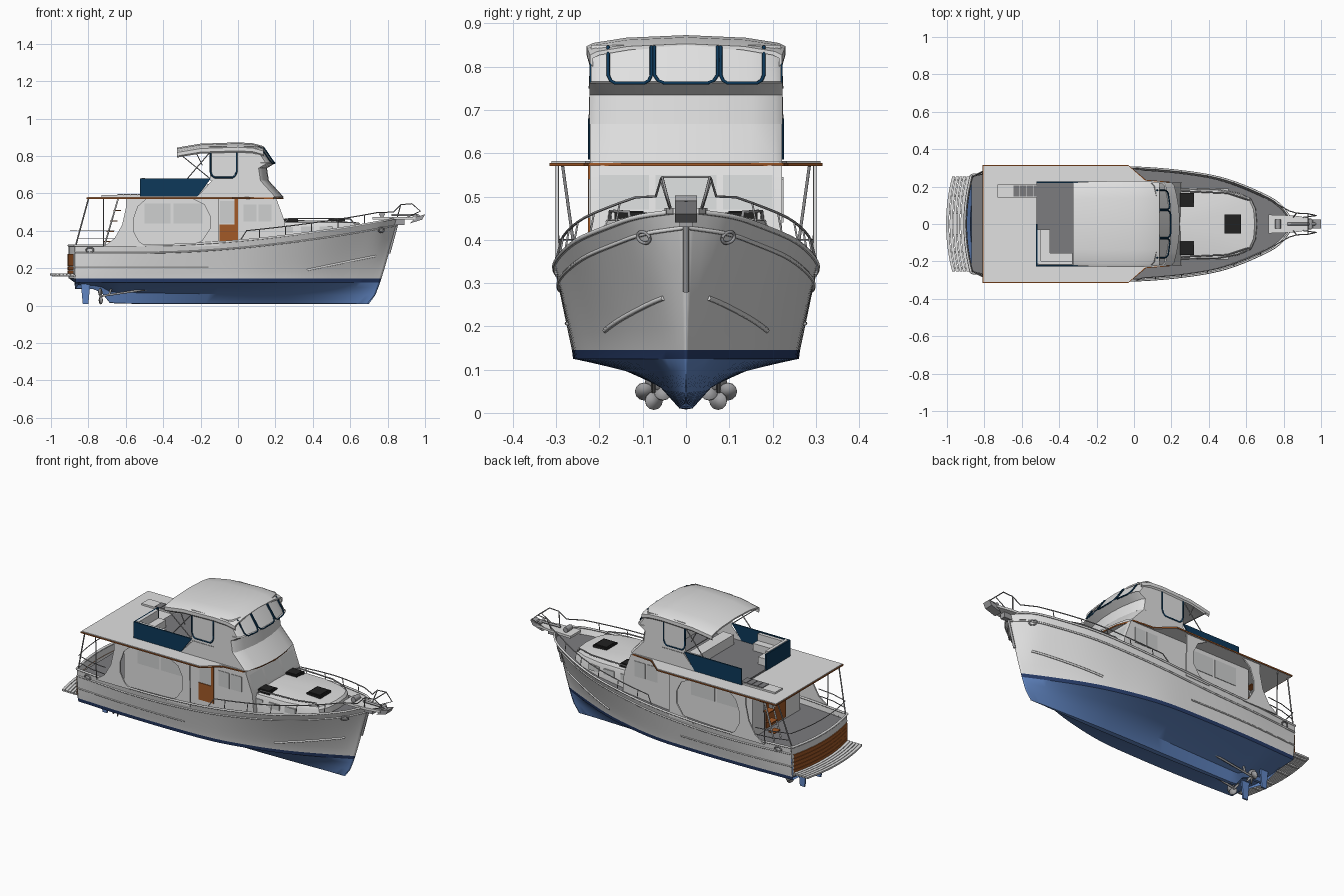
import bpy, bmesh, math
from mathutils import Vector

if "Cube" in bpy.data.objects:
    bpy.data.objects.remove(bpy.data.objects["Cube"])


def mat(name, *rgb):
    m = bpy.data.materials.new(name)
    m.diffuse_color = (*rgb, 1)
    m.use_nodes = True
    m.node_tree.nodes["Principled BSDF"].inputs["Base Color"].default_value = m.diffuse_color
    return m


WHITE, DECK = mat("white_gelcoat", .75, .75, .75), mat("deck_grey", .2, .2, .21)
TEAK, CANVAS = mat("teak", .36, .1, .02), mat("navy_canvas", .004, .04, .1)
BOTTOM, BOOT = mat("bottom_blue", .12, .24, .55), mat("boot_navy", .02, .045, .14)
METAL, BLACK = mat("metal", .35, .35, .36), mat("black", .015, .015, .015)
GLASS = mat("pale_glass", .62, .63, .63)


def obj(name, verts, faces, m, sym=False):
    me = bpy.data.meshes.new(name)
    me.from_pydata([tuple(v) for v in verts], [], faces)
    bm = bmesh.new()
    bm.from_mesh(me)
    bmesh.ops.recalc_face_normals(bm, faces=bm.faces)
    bm.to_mesh(me)
    bm.free()
    me.materials.append(m)
    o = bpy.data.objects.new(name, me)
    bpy.context.collection.objects.link(o)
    if sym:
        o.modifiers.new("mirror", 'MIRROR').use_axis = (False, True, False)
    return o


def prism(name, pts, axis, a, b, m, sym=False):
    place = {'x': lambda p, d: (d, p[0], p[1]), 'y': lambda p, d: (p[0], d, p[1]),
             'z': lambda p, d: (p[0], p[1], d)}[axis]
    n = len(pts)
    faces = [list(range(n)), list(range(n, 2 * n))]
    faces += [(i, (i + 1) % n, n + (i + 1) % n, n + i) for i in range(n)]
    return obj(name, [place(p, d) for d in (a, b) for p in pts], faces, m, sym)


def box(name, x0, x1, y0, y1, z0, z1, m, sym=False):
    return prism(name, [(x0, y0), (x1, y0), (x1, y1), (x0, y1)], 'z', z0, z1, m, sym)


def loft(name, rows, m, closed=False, caps=(), sym=False):
    n = len(rows[0])
    faces = [(r * n + i, r * n + (i + 1) % n, (r + 1) * n + (i + 1) % n, (r + 1) * n + i)
             for r in range(len(rows) - 1) for i in range(n if closed else n - 1)]
    faces += [[r % len(rows) * n + i for i in range(n)] for r in caps]
    return obj(name, [p for r in rows for p in r], faces, m, sym)


def tube(name, pts, r, m, sym=False):
    for s in ((1, -1) if sym else (1,)):
        cu = bpy.data.curves.new(name, 'CURVE')
        cu.dimensions, cu.bevel_depth, cu.bevel_resolution = '3D', r, 1
        cu.use_fill_caps = True
        sp = cu.splines.new('POLY')
        sp.points.add(len(pts) - 1)
        for q, p in zip(sp.points, pts):
            q.co = (p[0], p[1] * s, p[2], 1)
        cu.materials.append(m)
        bpy.context.collection.objects.link(bpy.data.objects.new(name, cu))


def interp(tab, t):
    """Smooth curve through (t, value) pairs."""
    i = next((k for k in range(len(tab) - 1) if t <= tab[k + 1][0]), len(tab) - 2)
    def slope(k):
        a, b = tab[max(k - 1, 0)], tab[min(k + 1, len(tab) - 1)]
        return (b[1] - a[1]) / (b[0] - a[0])
    (t0, v0), (t1, v1) = tab[i], tab[i + 1]
    h = t1 - t0
    u = min(max((t - t0) / h, 0), 1)
    return (v0 * (1 + 2 * u) * (1 - u) ** 2 + slope(i) * h * u * (1 - u) ** 2
            + v1 * u * u * (3 - 2 * u) + slope(i + 1) * h * u * u * (u - 1))


# hull lines: sheer height, beam at sheer, beam at waterline, keel depth, stem rake
SHEER = [(0, .322), (.3, .325), (.5, .345), (.68, .378), (.85, .42), (1, .468)]
BEAM = [(0, .262), (.2, .295), (.4, .303), (.55, .299), (.7, .273), (.8, .236), (.9, .165), (.96, .1), (1, 0)]
WATER = [(0, .25), (.2, .262), (.4, .262), (.55, .25), (.7, .2), (.8, .148), (.9, .078), (.96, .032), (1, 0)]
KEEL = [(0, .09), (.08, .08), (.11, .02), (.15, .011), (.6, .008), (1, .008)]
STEM = [(.01, .7), (.03, .722), (.14, .765), (.3, .812), (.47, .858)]


def hull_pt(t, z):
    s = interp(SHEER, t)
    f = min(max((z - .145) / (s - .145), 0), 1)
    w = interp(WATER, t)
    w += (interp(BEAM, t) - w) * f ** (.85 + .45 * t)
    return Vector((-.87 + t * (interp(STEM, z) + .87), w, z))


def section(t):
    k, s, w = interp(KEEL, t), interp(SHEER, t), interp(WATER, t)
    q = min(t / .7, 1)   # a narrow keel aft blends into a deep V forward
    low = [(0, 0), (.03 + .04 * q, .02), (.06 + .22 * q, .55 - .13 * q), (.4 + .2 * q, .76), (.99, 1)]
    pts = []
    for a, b in low:
        z = k + b * (.125 - k)
        pts.append(Vector((-.87 + t * (interp(STEM, z) + .87), a * w, z)))
    return pts + [hull_pt(t, .145 + (s - .145) * f / 6) for f in range(7)]


T = [1 - (1 - i / 44) ** 1.3 for i in range(45)]
hull = loft("hull", [section(t) for t in T], WHITE, sym=True)
hull.data.materials.append(BOTTOM)
hull.data.materials.append(BOOT)
for f in hull.data.polygons:
    f.material_index = 1 if f.center.z < .124 else 2 if f.center.z < .1449 else 0
rows = []
for t in T:
    p = hull_pt(t, interp(SHEER, t) - .035)
    rows.append([p, Vector((p.x, -p.y, p.z))])
loft("side_deck", rows, DECK)
tube("cap_rail", [hull_pt(t, interp(SHEER, t)) for t in T], .006, WHITE, True)
tube("rub_rail", [hull_pt(t, interp(SHEER, t) - .04) for t in T], .005, WHITE, True)
tube("lower_rub_rail", [hull_pt(.43 * i / 12, .207) for i in range(13)], .004, WHITE, True)
tube("spray_rail", [hull_pt(.75 + .21 * i / 10, .19 + .075 * i / 10) for i in range(11)], .006, WHITE, True)
for t, z in ((.955, .405), (.045, .297)):
    p = hull_pt(t, z) + Vector((.002, .004, 0))
    d = (hull_pt(t + .01, z) - hull_pt(t, z)).normalized()
    ring = [p + d * .02 * math.cos(a * math.pi / 8) + Vector((0, .004, .013)) * math.sin(a * math.pi / 8) for a in range(17)]
    tube("hawse_ring", ring, .004, METAL, True)


# transom, with teak planking
def aft(y, off=0):
    return -.87 - off - .035 * (1 - (y / .262) ** 2)


def bow_row(h, z, off=0):
    return [(aft(h * i / 8, off), h * i / 8, z) for i in range(-8, 9)]


tr = loft("transom", [bow_row(.02, .088, -.035), bow_row(.247, .125, -.03), bow_row(.25, .146), bow_row(.262, .322)], WHITE)
tr.data.materials.append(BOTTOM)
for f in tr.data.polygons:
    f.material_index = 1 if f.center.z < .14 else 0
for i in range(5):
    z = .168 + i * .022
    loft("transom_plank", [bow_row(.245, z, -.002), bow_row(.25, z, .006), bow_row(.25, z + .02, .006), bow_row(.25, z + .02, -.002)], TEAK)
tube("transom_cap", bow_row(.262, .322), .007, WHITE)

# swim platform
for i in range(5):
    o = .006 + i * .0195
    out = [(x - o, y) for x, y, z in bow_row(.255, 0)]
    prism("platform_slat", out + [(x - .016, y) for x, y in out[::-1]], 'z', .162, .172, WHITE)
for y in (.06, .15, .235):
    box("platform_bearer", aft(y) - .09, aft(y) + .01, y - .006, y + .006, .155, .163, WHITE, True)

# running gear
prism("rudder", [(-.84, .115), (-.79, .115), (-.8, .01), (-.83, .01)], 'y', .07, .08, BOTTOM, True)
tube("prop_shaft", [(-.4, .075, .1), (-.74, .075, .05)], .006, METAL, True)
tube("shaft_strut", [(-.69, .075, .055), (-.67, .075, .115)], .006, METAL, True)
for k in range(4):
    a = k * math.pi / 2
    er, et = Vector((0, math.cos(a), math.sin(a))), Vector((.5, -math.sin(a), math.cos(a)))
    blade = [Vector((-.735, .075, .05)) + er * (.022 + .021 * math.cos(q * math.pi / 6)) + et * .02 * math.sin(q * math.pi / 6) for q in range(12)]
    obj("propeller_blade", blade, [list(range(12))], METAL, True).modifiers.new("thick", 'SOLIDIFY').thickness = .003

# saloon
prism("saloon", [(-.59, .28), (.262, .28), (.25, .45), (.205, .572), (-.59, .572)], 'y', -.222, .222, WHITE)
for x0, x1, z0, z1 in ((-.5, -.36, .44, .545), (-.345, -.19, .44, .545), (.03, .1, .45, .54), (.11, .18, .45, .54)):
    box("side_window", x0, x1, .221, .225, z0, z1, GLASS, True)
for y0, y1, s in ((-.07, .07, False), (.085, .2, True)):
    loft("windscreen", [[(.252 - (z - .45) * .375, y, z) for y in (y0, y1)] for z in (.47, .55)], GLASS, sym=s)
# starboard door and aft door
box("door_panel", -.1, 0, -.227, -.22, .335, .435, TEAK)
box("door_post", -.018, 0, -.227, -.22, .43, .57, TEAK)
box("door_window", -.095, -.02, -.225, -.22, .44, .56, GLASS)
box("aft_door", -.597, -.588, -.08, .1, .3, .56, TEAK)
box("aft_door_glass", -.599, -.59, .02, .08, .4, .54, GLASS)

# curved side wings
prism("aft_wing", [(-.72, .315), (-.66, .36), (-.62, .43), (-.6, .52), (-.6, .57), (-.49, .57), (-.535, .53),
                   (-.56, .46), (-.56, .4), (-.53, .345), (-.49, .315)], 'y', .293, .301, WHITE, True)
prism("forward_wing", [(-.1, .32), (-.105, .57), (-.24, .57), (-.18, .54), (-.15, .48), (-.15, .41),
                       (-.19, .35), (-.26, .315)], 'y', .295, .303, WHITE, True)


# boat deck roof with a thin teak edge
def roof(g, z):
    half = [(-.805 - g, .311 + g), (-.03, .311 + g), (.06 + g, .232 + g), (.19, .222 + g), (.225 + g, .13), (.24 + g, 0)]
    return [(x, y, z) for x, y in half] + [(x, -y, z) for x, y in half[-2::-1]]


loft("roof_trim", [roof(0, .571), roof(.004, .571), roof(.004, .578), roof(0, .578)], TEAK, True)
loft("roof_deck", [roof(0, .57), roof(0, .582)], WHITE, True, (0, 1))


# flybridge: rounded front bands
def band(xa, xf, z, h=.222):
    half = [(xa, h), (xf - .045, h), (xf - .03, h * .93), (xf - .016, h * .68), (xf - .004, h * .35), (xf, 0)]
    return [(x, y, z) for x, y in half] + [(x, -y, z) for x, y in half[-2::-1]]


loft("flybridge_fairing", [band(-.22, .245, .58), band(-.14, .165, .668)], WHITE)
loft("flybridge_dash", [band(-.0, .165, .668, .223), band(.05, .155, .735, .223), band(.12, .2, .762, .223),
                        band(.12, .182, .768, .215)], WHITE)
loft("clear_enclosure", [band(-.15, .15, .668, .22), band(-.15, .15, .735, .22), band(-.15, .192, .766, .22),
                         band(-.15, .135, .85, .22)], WHITE)
U = [(0, 1), (0, .22), (.06, .07), (.16, 0), (.84, 0), (.94, .07), (1, .22), (1, 1)]


def front_pt(y, z):
    v = abs(y) / .22
    return (.196 - (z - .766) * .68 - .027 * v ** 1.7, y, z)


for y0, w in ((-.18, .1), (-.073, .146), (.08, .1)):
    tube("enclosure_front_binding", [front_pt(y0 + w * u, .762 + .085 * v) for u, v in U], .004, CANVAS)
tube("enclosure_side_binding", [(-.147 + .14 * u, .219, .685 + .14 * v) for u, v in U], .005, CANVAS, True)
box("flybridge_floor", -.52, .13, -.22, .22, .582, .592, DECK)
prism("side_canvas", [(-.52, .585), (-.215, .585), (-.145, .68), (-.52, .68)], 'y', .219, .226, CANVAS, True)
box("aft_canvas", -.525, -.517, -.226, .0, .585, .68, CANVAS)

# flybridge seating
box("settee_side", -.51, -.33, -.215, -.155, .59, .635, WHITE)
box("settee_aft", -.512, -.45, -.215, -.03, .59, .635, WHITE)
box("settee_side_back", -.51, -.33, -.217, -.198, .63, .675, WHITE)
box("settee_aft_back", -.515, -.497, -.215, -.03, .63, .682, WHITE)
box("bridge_bench", -.2, -.13, -.16, .16, .59, .65, WHITE)
box("helm_console", .05, .12, -.16, .16, .59, .7, WHITE)

# bimini top and its bows
rows = []
for x, z, h in ((-.325, .845, .222), (-.2, .866, .228), (0, .873, .23), (.08, .868, .228), (.135, .853, .222)):
    half = [(1, -.045), (1, -.026), (.93, -.018), (.6, -.006), (0, 0)]
    sec = [(x, h * a, z + b) for a, b in half]
    inner = [(x, h * .97 * a, z + b - .008) for a, b in half]
    rows.append(sec + [(p[0], -p[1], p[2]) for p in sec[-2::-1]] + [(p[0], -p[1], p[2]) for p in inner] + inner[-2::-1])
loft("bimini", rows, WHITE, True, (0, -1))
for a, b in (((-.31, .81), (-.15, .68)), ((-.15, .82), (-.27, .68)), ((-.23, .83), (-.19, .75))):
    tube("bimini_bow", [(a[0], .218, a[1]), (b[0], .222, b[1])], .003, METAL, True)

# stair hatch in the boat deck and ladder below it
box("stair_hatch", -.73, -.5, .143, .212, .58, .592, WHITE)
for i in range(4):
    box("hatch_tread", -.645 + i * .036, -.612 + i * .036, .148, .207, .59, .596, DECK)
for y in (.145, .205):
    tube("ladder_stringer", [(-.72, y, .3), (-.64, y, .575)], .005, WHITE)
for i in range(4):
    box("ladder_step", -.72 + i * .018, -.68 + i * .018, .147, .203, .34 + i * .055, .346 + i * .055, TEAK)

# aft deck posts and rails
tube("roof_post", [(-.868, .25, .32), (-.8, .285, .57)], .004, METAL, True)
tube("roof_post", [(-.72, .293, .32), (-.72, .3, .57)], .003, METAL, True)
for z in (.36, .4):
    tube("aft_rail", [(-.66, .296, z), (-.76, .285, z), (-.855, .256, z)], .0025, METAL, True)
tube("stern_rail", [(x + .01, y, .4) for x, y, z in bow_row(.256, 0)], .0025, METAL)

# forward trunk cabin
plan = [(.2, .19), (.45, .186), (.56, .165), (.625, .135), (.65, .08), (.657, 0)]
plan += [(x, -y) for x, y in plan[-2::-1]]
loft("trunk_cabin", [[(.2 + (x - .2) * k, y * k, z) for x, y in plan]
                     for k, z in ((1.01, .33), (1, .432), (.975, .445), (.6, .455), (.1, .458))], WHITE, True, (-1,))
for x in (.26, .37, .47):
    y = .19 - max(0, x - .45) * .2
    box("portlight", x - .034, x + .034, y - .01, y + .003, .388, .422, GLASS, True)
for x0, x1, y0, y1, s in ((.24, .32, .09, .165, True), (.483, .572, -.05, .05, False)):
    box("hatch_frame", x0, x1, y0, y1, .44, .463, BLACK, s)
    box("hatch_lid", x0 + .008, x1 - .008, y0 + .008, y1 - .008, .46, .467, BLACK, s)
tube("grab_rail", [(.25, .177, .445), (.27, .175, .466), (.5, .165, .466), (.6, .132, .464), (.62, .128, .44)], .004, METAL, True)

# bow rail with stanchions and pulpit
ts = [.54 + .4 * i / 10 for i in range(11)]
top = [hull_pt(t, interp(SHEER, t)) + Vector((0, -.012, .05)) for t in ts]
start = hull_pt(.52, interp(SHEER, .52))
tube("bow_rail", [start] + top + [(.83, .07, .5), (.87, .058, .54), (.93, .055, .545), (.975, .045, .505), (.9, .035, .47)], .003, METAL, True)
tube("pulpit_crossbar", [(.93, -.055, .545), (.93, .055, .545)], .003, METAL)
for p in top[1::2]:
    tube("stanchion", [p, p - Vector((0, -.01, .052))], .0025, METAL, True)
tube("pulpit_leg", [(.85, .035, .465), (.87, .058, .54)], .003, METAL, True)

# bowsprit, windlass and anchor
prism("bowsprit", [(.72, -.05), (.86, -.045), (.95, -.03), (.95, .03), (.86, .045), (.72, .05)], 'z', .46, .474, WHITE)
box("sprit_bracket", .83, .89, -.015, .015, .43, .46, METAL)
tube("stem_band", [(interp(STEM, z) + .002, 0, z) for z in (.28, .34, .4, .46)], .007, METAL)
tube("windlass", [(.77, -.025, .488), (.77, .025, .488)], .016, METAL)
tube("anchor_shank", [(.82, 0, .485), (.96, 0, .484), (.985, 0, .465)], .007, METAL)
prism("anchor_fluke", [(.92, .44), (.955, .475), (1, .488), (.985, .46)], 'y', -.025, .025, METAL)
tube("anchor_roller", [(.945, -.025, .48), (.945, .025, .48)], .012, METAL)

# smooth the curved surfaces, keep corners crisp
bpy.ops.object.select_all(action='DESELECT')
for o in bpy.context.scene.objects:
    if o.type == 'MESH':
        o.select_set(True)
        bpy.context.view_layer.objects.active = o
bpy.ops.object.shade_smooth_by_angle(angle=math.radians(30))
